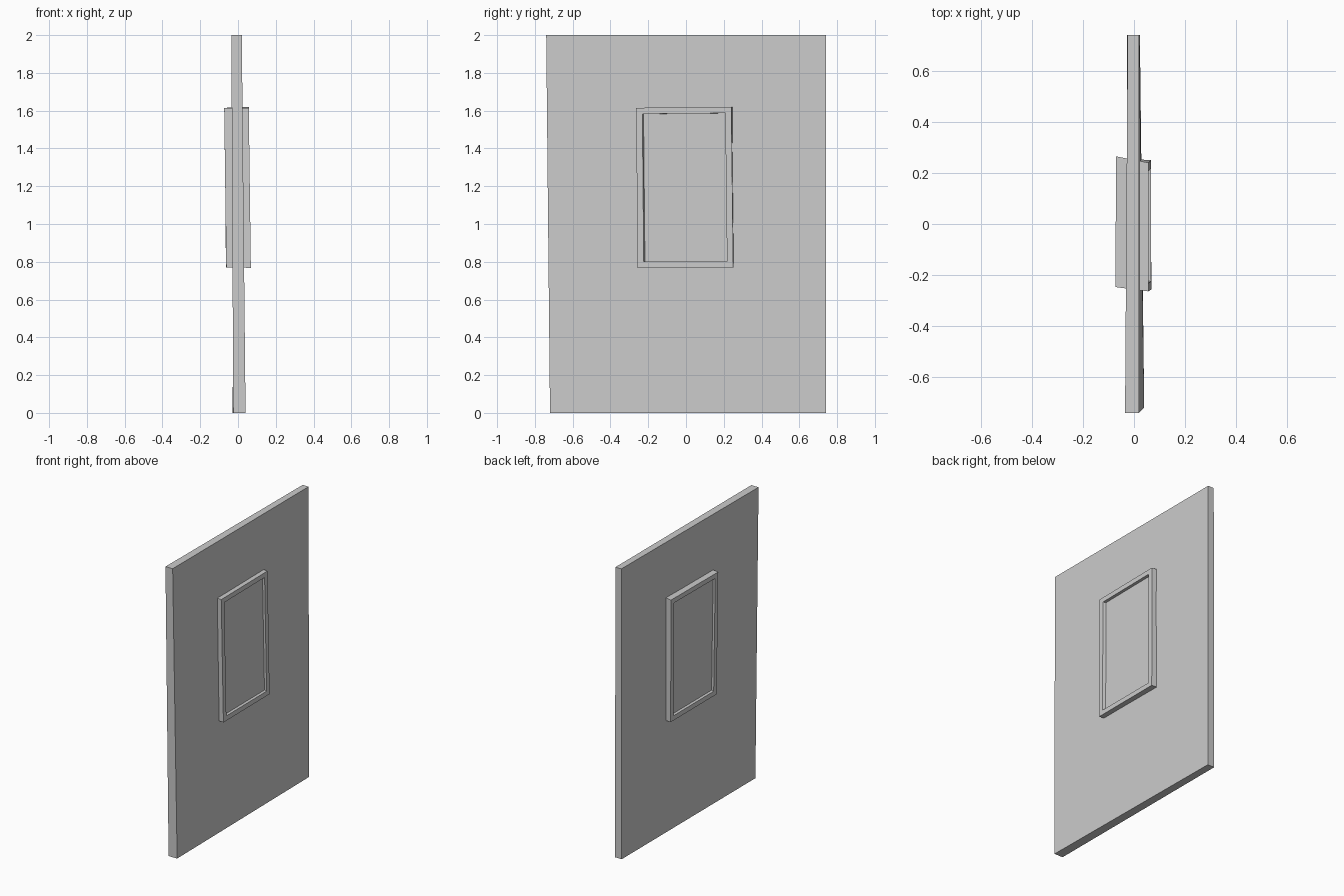
import bpy
import bmesh
from mathutils import Vector

if "Cube" in bpy.data.objects:
    bpy.data.objects.remove(bpy.data.objects["Cube"])


def block(name, corners):
    """Slightly crooked block. Corners: x-, then x+ side, each around the y/z rectangle."""
    bm = bmesh.new()
    v = [bm.verts.new(c) for c in corners]
    back = bm.faces.new(v[:4])
    front = bm.faces.new(v[4:])
    for i in range(4):
        j = (i + 1) % 4
        bm.faces.new((v[i], v[j], v[j + 4], v[i + 4]))
    bmesh.ops.recalc_face_normals(bm, faces=bm.faces)
    return bm, back, front


def finish(name, bm):
    mesh = bpy.data.meshes.new(name)
    bm.to_mesh(mesh)
    bm.free()
    obj = bpy.data.objects.new(name, mesh)
    bpy.context.collection.objects.link(obj)


# Door panel, its lower front corner pushed a little out of square
bm, _, _ = block("door_panel", [
    (-0.025, -0.72, 0), (-0.028, 0.74, 0), (-0.025, 0.74, 2), (-0.035, -0.74, 2),
    (0.04, -0.72, 0), (0.023, 0.74, 0), (0.02, 0.74, 2), (0.02, -0.74, 2)])
finish("door_panel", bm)

# Window frame through the panel, with a recessed pane on both sides
bm, back, front = block("window_frame", [
    (-0.062, -0.245, 0.77), (-0.064, 0.258, 0.77), (-0.07, 0.265, 1.615), (-0.073, -0.247, 1.615),
    (0.068, -0.256, 0.768), (0.066, 0.25, 0.77), (0.057, 0.24, 1.62), (0.057, -0.264, 1.615)])
for face, side in ((back, -1), (front, 1)):
    bmesh.ops.inset_individual(bm, faces=[face], thickness=0.046)
    bmesh.ops.inset_individual(bm, faces=[face], thickness=0.0005)
    bmesh.ops.translate(bm, verts=face.verts, vec=Vector((-0.02 * side, 0.006 * side, 0)))
finish("window_frame", bm)
